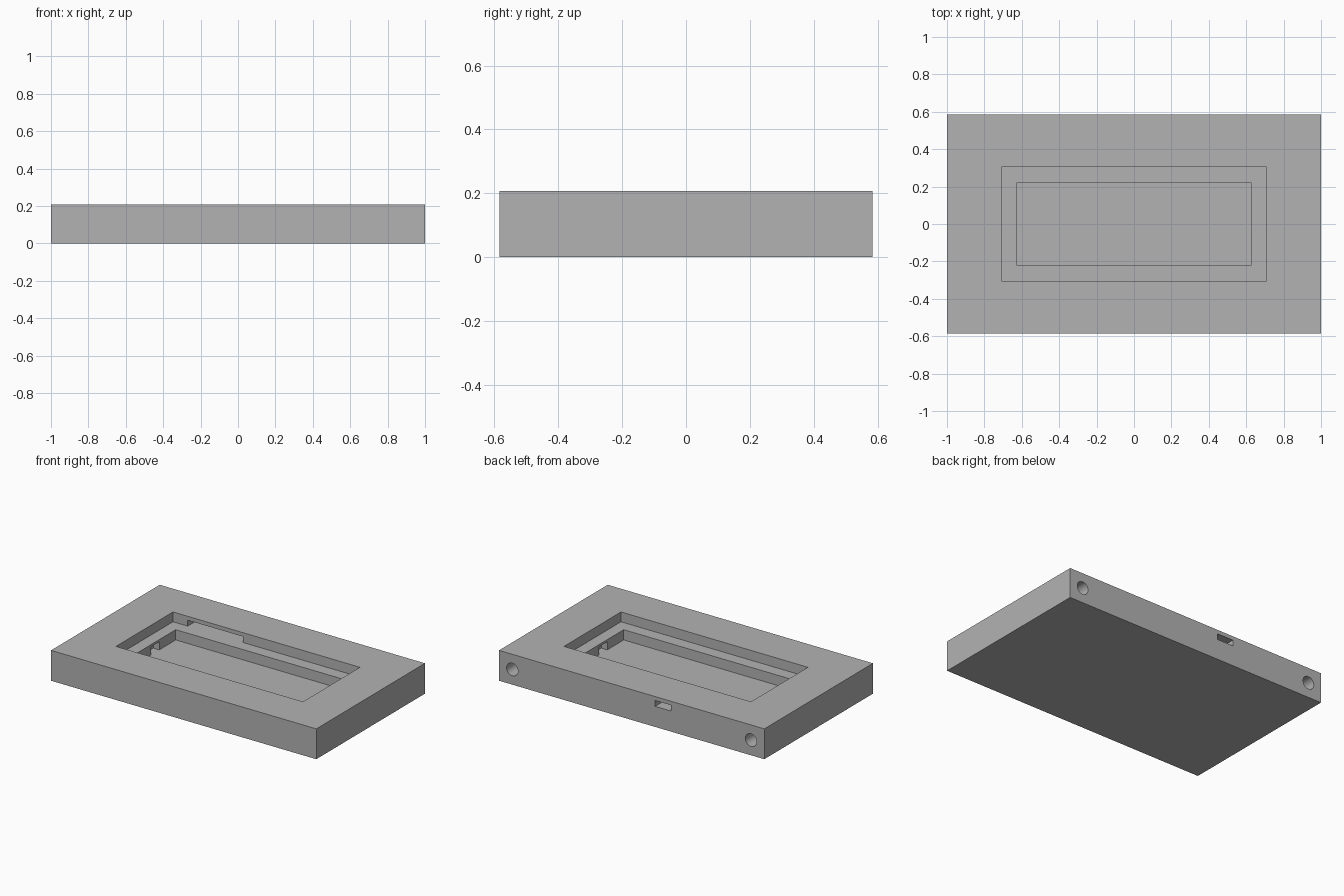
import bpy
import math

cube = bpy.data.objects.get("Cube")
if cube:
    bpy.data.objects.remove(cube, do_unlink=True)

HALF_Y = 0.585
TOP = 0.207
LEDGE = 0.14
FLOOR = 0.07

grey = bpy.data.materials.new("plain_grey")
grey.use_nodes = True
colour = (0.45, 0.45, 0.45, 1)
grey.diffuse_color = colour
grey.node_tree.nodes["Principled BSDF"].inputs["Base Color"].default_value = colour


def box(name, x0, x1, y0, y1, z0, z1):
    bpy.ops.mesh.primitive_cube_add(
        size=1, location=((x0 + x1) / 2, (y0 + y1) / 2, (z0 + z1) / 2))
    obj = bpy.context.object
    obj.name = name
    obj.scale = (x1 - x0, y1 - y0, z1 - z0)
    bpy.ops.object.transform_apply(location=True, rotation=True, scale=True)
    obj.data.materials.append(grey)
    return obj


def carve(body, cutter):
    cutter.hide_render = True
    mod = body.modifiers.new(cutter.name, "BOOLEAN")
    mod.operation = "DIFFERENCE"
    mod.solver = "EXACT"
    mod.object = cutter
    bpy.context.view_layer.objects.active = body
    bpy.ops.object.modifier_apply(modifier=mod.name)
    bpy.data.objects.remove(cutter, do_unlink=True)


# Solid slab
body = box("enclosure_frame", -1, 1, -HALF_Y, HALF_Y, 0, TOP)

# Stepped rectangular recess
carve(body, box("upper_recess", -0.705, 0.705, -0.307, 0.307, LEDGE, TOP + 0.1))
carve(body, box("lower_recess", -0.625, 0.625, -0.222, 0.222, FLOOR, TOP + 0.1))

# Cable pocket in the back wall and its slot to the outside
carve(body, box("cable_pocket", -0.594, -0.177, 0.25, 0.43, LEDGE, 0.18))
carve(body, box("cable_slot", -0.298, -0.177, 0.4, HALF_Y + 0.1, LEDGE, 0.18))

for side in (-1, 1):
    # Small notch in each end wall of the lower recess
    x0, x1 = sorted((side * 0.55, side * 0.67))
    carve(body, box("end_notch", x0, x1, -0.045, 0.045, FLOOR, 0.125))
    # Round mounting hole near each back corner
    bpy.ops.mesh.primitive_cylinder_add(
        vertices=32, radius=0.043, depth=0.4,
        location=(side * 0.9, HALF_Y, TOP / 2), rotation=(math.pi / 2, 0, 0))
    hole = bpy.context.object
    hole.name = "mounting_hole"
    hole.data.materials.append(grey)
    carve(body, hole)

# Crisp edges with smooth hole walls
bpy.ops.object.select_all(action="DESELECT")
body.select_set(True)
bpy.context.view_layer.objects.active = body
bpy.ops.object.shade_smooth_by_angle(angle=math.radians(30))
